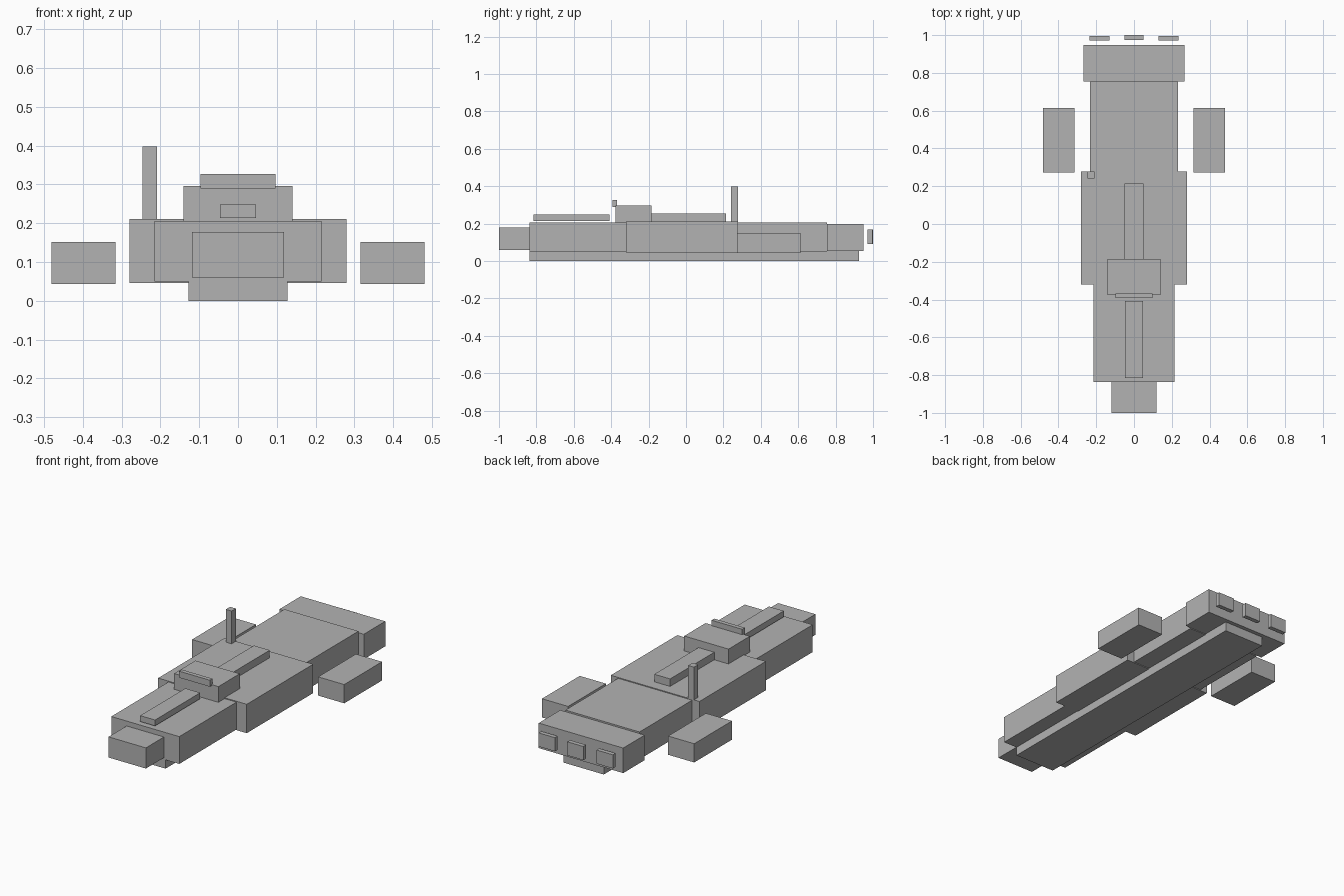
import bpy
import bmesh

default = bpy.data.objects.get("Cube")
if default:
    bpy.data.objects.remove(default, do_unlink=True)

# Single flat hull colour
grey = bpy.data.materials.new("hull_grey")
grey.use_nodes = True
colour = (0.45, 0.45, 0.45, 1)
grey.diffuse_color = colour
grey.node_tree.nodes["Principled BSDF"].inputs["Base Color"].default_value = colour


def block(name, xs, ys, zs):
    """Box spanning the given (low, high) range on each axis."""
    mesh = bpy.data.meshes.new(name)
    bm = bmesh.new()
    bmesh.ops.create_cube(bm, size=1)
    for v in bm.verts:
        v.co = [span[0] if c < 0 else span[1] for c, span in zip(v.co, (xs, ys, zs))]
    bm.to_mesh(mesh)
    bm.free()
    mesh.materials.append(grey)
    obj = bpy.data.objects.new(name, mesh)
    bpy.context.collection.objects.link(obj)
    return obj


def centred(name, half_width, ys, zs):
    return block(name, (-half_width, half_width), ys, zs)


def pair(name, xs, ys, zs):
    block("left_" + name, xs, ys, zs)
    block("right_" + name, (-xs[1], -xs[0]), ys, zs)


# Hull sections, nose to stern
centred("nose", 0.118, (-1.0, -0.837), (0.06, 0.178))
centred("front_hull", 0.215, (-0.837, -0.321), (0.05, 0.206))
centred("middle_hull", 0.28, (-0.321, 0.279), (0.046, 0.211))
centred("rear_hull", 0.234, (0.279, 0.754), (0.05, 0.206))
centred("stern", 0.267, (0.754, 0.948), (0.054, 0.197))
centred("keel", 0.128, (-0.837, 0.925), (0.0, 0.054))

# Upper structures
centred("front_spine", 0.047, (-0.816, -0.408), (0.214, 0.248))
centred("bridge", 0.14, (-0.377, -0.184), (0.206, 0.296))
centred("bridge_window", 0.097, (-0.393, -0.369), (0.29, 0.327))
centred("rear_spine", 0.05, (-0.184, 0.215), (0.206, 0.254))
block("antenna", (-0.246, -0.209), (0.241, 0.279), (0.211, 0.398))

# Side pods and engine nozzles
pair("pod", (0.316, 0.481), (0.272, 0.613), (0.044, 0.151))
pair("nozzle", (0.131, 0.235), (0.971, 0.996), (0.09, 0.168))
centred("middle_nozzle", 0.051, (0.975, 1.0), (0.09, 0.168))
